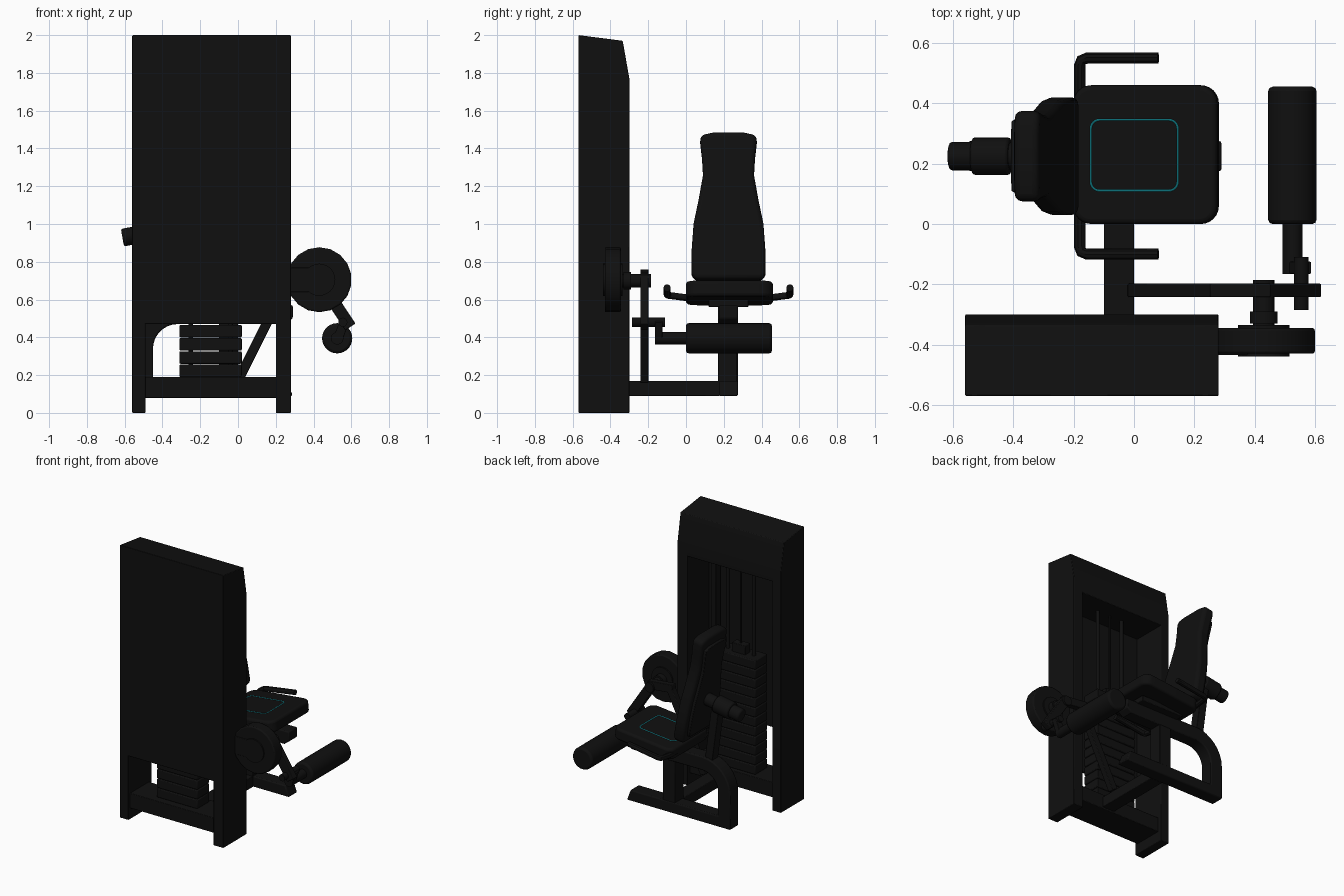
import bpy, bmesh, math
from mathutils import Vector, Matrix

cube = bpy.data.objects.get("Cube")
if cube:
    bpy.data.objects.remove(cube, do_unlink=True)


def material(name, colour):
    m = bpy.data.materials.new(name)
    m.use_nodes = True
    m.diffuse_color = (*colour, 1)
    m.node_tree.nodes["Principled BSDF"].inputs["Base Color"].default_value = (*colour, 1)
    return m


BLACK = material("matte black", (0.005, 0.005, 0.005))
CYAN = material("cyan piping", (0.012, 0.52, 0.61))
MID = 0.225   # centre line of the seat


def finish(name, bm, bevel=0.0, segments=2, mat=BLACK):
    bmesh.ops.recalc_face_normals(bm, faces=bm.faces)
    mesh = bpy.data.meshes.new(name)
    bm.to_mesh(mesh)
    bm.free()
    ob = bpy.data.objects.new(name, mesh)
    bpy.context.collection.objects.link(ob)
    mesh.materials.append(mat)
    if bevel:
        mod = ob.modifiers.new("rounding", "BEVEL")
        mod.width, mod.segments = bevel, segments
        mod.limit_method, mod.angle_limit = "ANGLE", math.radians(40)
    bpy.ops.object.select_all(action="DESELECT")
    bpy.context.view_layer.objects.active = ob
    ob.select_set(True)
    bpy.ops.object.shade_smooth_by_angle(angle=math.radians(35))
    return ob


def box(name, x, y, z, bevel=0.004):
    bm = bmesh.new()
    lo, hi = Vector((x[0], y[0], z[0])), Vector((x[1], y[1], z[1]))
    size = Matrix.Diagonal((*(hi - lo), 1))
    bmesh.ops.create_cube(bm, size=1, matrix=Matrix.Translation((lo + hi) / 2) @ size)
    return finish(name, bm, bevel)


def rod(name, a, b, r, sides=24, bevel=0.0):
    a, b = Vector(a), Vector(b)
    bm = bmesh.new()
    turn = (b - a).to_track_quat("Z", "Y").to_matrix().to_4x4()
    bmesh.ops.create_cone(bm, cap_ends=True, segments=sides, radius1=r, radius2=r,
                          depth=(b - a).length, matrix=Matrix.Translation((a + b) / 2) @ turn)
    return finish(name, bm, bevel)


def prism(name, pts, axis, lo, hi, bevel=0.004, segments=2):
    """Extrude a 2D outline: axis x takes (y, z), y takes (x, z), z takes (x, y)."""
    bm = bmesh.new()
    place = {"x": lambda u, v: (lo, u, v), "y": lambda u, v: (u, lo, v),
             "z": lambda u, v: (u, v, lo)}[axis]
    face = bm.faces.new([bm.verts.new(place(*p)) for p in pts])
    out = bmesh.ops.extrude_face_region(bm, geom=[face])
    step = Vector([(hi - lo) * (axis == k) for k in "xyz"])
    bmesh.ops.translate(bm, vec=step, verts=[v for v in out["geom"] if isinstance(v, bmesh.types.BMVert)])
    return finish(name, bm, bevel, segments)


def bar(name, a, b, width, y0, y1):
    """Flat bar between two (x, z) points."""
    a, b = Vector(a), Vector(b)
    d = (b - a).normalized() * width / 2
    n = Vector((-d.y, d.x))
    return prism(name, [a + n, b + n, b - n, a - n], "y", y0, y1)


def arc(cx, cz, r, start, end, n=8):
    return [(cx + r * math.cos(math.radians(start + (end - start) * i / n)),
             cz + r * math.sin(math.radians(start + (end - start) * i / n))) for i in range(n + 1)]


def rounded_rect(w, d, r):
    pts = []
    for sx, sy, a in ((1, 1, 0), (-1, 1, 90), (-1, -1, 180), (1, -1, 270)):
        pts += arc(sx * (w / 2 - r), sy * (d / 2 - r), r, a, a + 90, 6)
    return pts


def tube(name, pts, r, cyclic=False, mat=BLACK):
    curve = bpy.data.curves.new(name, "CURVE")
    curve.dimensions, curve.bevel_depth, curve.bevel_resolution = "3D", r, 3
    curve.use_fill_caps = True
    s = curve.splines.new("POLY")
    s.points.add(len(pts) - 1)
    for p, co in zip(s.points, pts):
        p.co = (*co, 1)
    s.use_cyclic_u = cyclic
    tmp = bpy.data.objects.new(name + " path", curve)
    bm = bmesh.new()
    bpy.context.collection.objects.link(tmp)
    mesh = tmp.evaluated_get(bpy.context.evaluated_depsgraph_get()).to_mesh()
    bm.from_mesh(mesh)
    bpy.data.objects.remove(tmp, do_unlink=True)
    return finish(name, bm, mat=mat)


def lean(ob, degrees, location):
    ob.rotation_euler.y = math.radians(degrees)
    ob.location = location


# Weight tower: side panels, rear shroud, header and base
side = [(-0.57, 0), (-0.30, 0), (-0.30, 1.77), (-0.335, 1.97), (-0.57, 2)]
prism("tower_side_right", side, "x", -0.56, -0.49)
prism("tower_side_left", side, "x", 0.20, 0.28)
prism("tower_header", [(-0.57, 1.68), (-0.30, 1.68)] + side[2:], "x", -0.50, 0.21)
box("tower_shroud", (-0.50, 0.21), (-0.57, -0.55), (0.47, 1.70))
box("tower_base", (-0.50, 0.21), (-0.55, -0.33), (0.08, 0.19))

# Weight stack with guide rods and cable
for i in range(12):
    z = 0.19 + i * 0.07
    box("weight_plate", (-0.31, 0.02), (-0.50, -0.36), (z, z + 0.066), 0.006)
for x in (-0.25, -0.04):
    rod("guide_rod", (x, -0.43, 0.15), (x, -0.43, 1.72), 0.013, 12)
rod("stack_cable", (-0.145, -0.43, 1.0), (-0.145, -0.43, 1.72), 0.008, 8)
box("stack_head", (-0.20, -0.09), (-0.46, -0.40), (1.02, 1.09))
box("inner_post", (0.08, 0.12), (-0.52, -0.46), (0.47, 1.70))

# Seat frame: C-shaped tube, centre post and link to the tower
c_frame = ([(0.29, 0.09), (-0.55, 0.09)] + arc(-0.32, 0.34, 0.23, 180, 90)
           + [(0.29, 0.57), (0.29, 0.50), (0.25, 0.47)] + arc(-0.32, 0.34, 0.13, 90, 180)
           + [(-0.45, 0.17), (0.26, 0.17)])
prism("seat_frame", c_frame, "y", MID - 0.05, MID + 0.05, 0.008)
box("seat_post", (-0.10, 0.0), (0.17, 0.27), (0.16, 0.58))
box("frame_link", (-0.10, 0.0), (-0.33, 0.18), (0.09, 0.17))
box("seat_pan", (-0.15, 0.20), (0.12, 0.33), (0.56, 0.60))
bar("backrest_strut", (-0.36, 0.52), (-0.42, 0.97), 0.06, 0.19, 0.26)

# Seat cushion with piping, tilted up towards the knees
seat_at = (0.04, 0.23, 0.635)
lean(prism("seat_cushion", rounded_rect(0.48, 0.46, 0.06), "z", -0.042, 0.042, 0.016, 3), -6, seat_at)
piping = [(x - 0.035, y - 0.002, 0.041) for x, y in rounded_rect(0.29, 0.235, 0.03)]
lean(tube("seat_piping", piping, 0.0035, True, CYAN), -6, seat_at)

# Waisted backrest, leaning back
half = [(0.18, 0.0), (0.195, 0.03), (0.195, 0.16), (0.185, 0.30), (0.16, 0.42), (0.135, 0.56),
        (0.14, 0.65), (0.15, 0.74), (0.147, 0.775), (0.08, 0.79)]
outline = half + [(-y, z) for y, z in reversed(half)]
lean(prism("backrest_cushion", outline, "x", -0.085, 0.0, 0.022, 3), -10, (-0.18, MID, 0.71))
inner = [(y * 0.8, 0.05 + z * 0.85) for y, z in outline]
lean(prism("backrest_shell", inner, "x", -0.105, -0.07), -10, (-0.18, MID, 0.71))

# Backrest adjuster
rod("adjuster_sleeve", (-0.535, MID, 0.942), (-0.41, MID, 0.964), 0.062, bevel=0.008)
rod("adjuster_knob", (-0.612, MID, 0.928), (-0.52, MID, 0.944), 0.047, bevel=0.01)
rod("adjuster_stem", (-0.42, MID, 0.962), (-0.32, MID, 0.98), 0.045)

# Side handles
for s in (-1, 1):
    y = MID + s * 0.325
    tube("handle", [(-0.18, MID + s * 0.15, 0.60), (-0.18, y - s * 0.025, 0.62), (-0.174, y - s * 0.007, 0.622),
                    (-0.155, y, 0.626), (0.08, y, 0.662)], 0.019)

# Lever support and pivot with its cam
bar("lever_support", (0.0, 0.17), (0.28, 0.73), 0.05, -0.242, -0.198)
bar("support_head", (0.25, 0.73), (0.45, 0.71), 0.06, -0.242, -0.198)
rod("cam_disc", (0.43, -0.43, 0.705), (0.43, -0.345, 0.705), 0.172, 18, 0.008)
rod("cam_boss", (0.43, -0.44, 0.705), (0.43, -0.335, 0.705), 0.085)
box("cam_mount", (0.26, 0.40), (-0.435, -0.345), (0.64, 0.77))
rod("pivot_shaft", (0.43, -0.35, 0.70), (0.43, -0.185, 0.70), 0.035)
rod("pivot_flange", (0.43, -0.33, 0.70), (0.43, -0.29, 0.70), 0.046)

# Swinging arm and shin roller
bar("swing_arm", (0.42, 0.72), (0.595, 0.455), 0.065, -0.242, -0.198)
rod("arm_pin", (0.555, -0.285, 0.48), (0.555, -0.11, 0.48), 0.024)
bar("roller_bracket", (0.565, 0.49), (0.525, 0.38), 0.05, -0.165, -0.125)
rod("roller_shaft", (0.525, -0.165, 0.395), (0.525, 0.01, 0.395), 0.033)
rod("shin_roller", (0.525, 0.0, 0.395), (0.525, 0.455, 0.395), 0.08, 28, 0.014)
